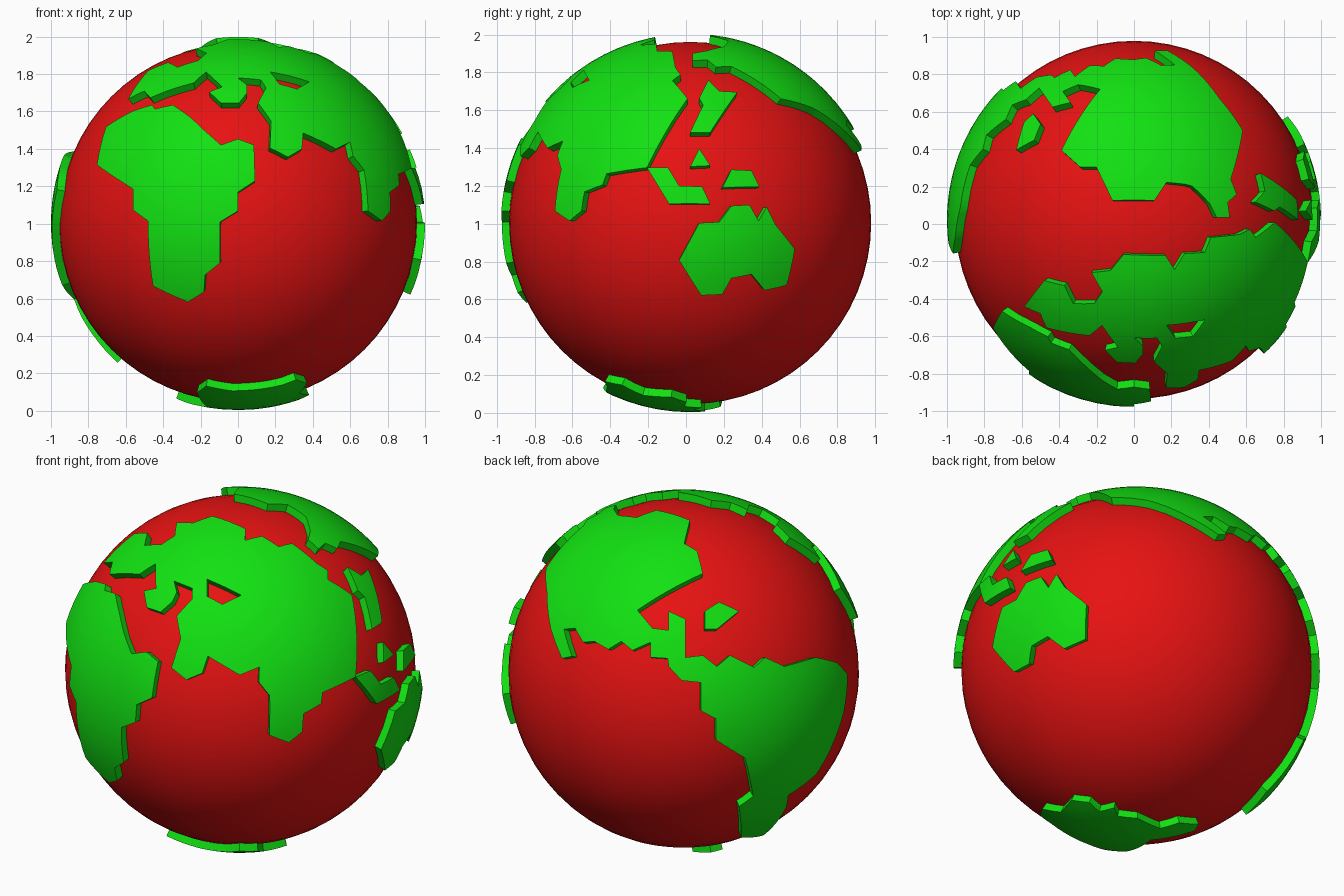
import bpy, bmesh
from math import radians, sin, cos, sqrt, ceil
from mathutils import Vector
from mathutils.geometry import delaunay_2d_cdt

if "Cube" in bpy.data.objects:
    bpy.data.objects.remove(bpy.data.objects["Cube"])

CENTRE = Vector((0, 0.022, 1.004))
R_SEA, R_LAND, R_INNER = 0.957, 1.0, 0.935

# Sketch planes: azimuth, elevation, centre x, centre y, units per radius
VIEWS = {
    "front": (0, 0, 238, 224, 187),
    "right": (90, 0, 691, 224, 188),
    "top": (0, 90, 1134.5, 220.5, 186.5),
    "front_right": (35, 25, 240, 670, 182),
    "back_left": (215, 25, 683, 670, 182),
    "bottom": (0, -90, 0, 0, 100),
}


def material(name, colour):
    m = bpy.data.materials.new(name)
    m.diffuse_color = colour
    m.use_nodes = True
    m.node_tree.nodes["Principled BSDF"].inputs["Base Color"].default_value = m.diffuse_color
    return m


def lift(view, pts):
    """Raise sketch points onto the unit sphere."""
    a, e, cx, cy, s = VIEWS[view]
    a, e = radians(a), radians(e)
    right = Vector((cos(a), sin(a), 0))
    up = Vector((-sin(a) * sin(e), cos(a) * sin(e), cos(e)))
    cam = Vector((sin(a) * cos(e), -cos(a) * cos(e), sin(e)))
    out = []
    for px, py in pts:
        u, v = (px - cx) / s, (cy - py) / s
        w = sqrt(max(0, 1 - u * u - v * v))
        out.append((right * u + up * v + cam * w).normalized())
    return out


def inside(p, loops):
    odd = False
    for loop in loops:
        for a, b in zip(loop, loop[1:] + loop[:1]):
            if (a.y > p.y) != (b.y > p.y):
                if p.x < a.x + (p.y - a.y) * (b.x - a.x) / (b.y - a.y):
                    odd = not odd
    return odd


def land(name, outline, holes=(), step=0.06):
    """Raised patch: triangulate in a stereographic map, wrap on the sphere, extrude inward."""
    c = sum(outline, Vector()).normalized()
    e1 = c.orthogonal().normalized()
    e2 = c.cross(e1)
    loops, verts, edges = [], [], []
    for ring in (outline, *holes):
        loop = []
        for p, q in zip(ring, ring[1:] + ring[:1]):
            n = max(1, ceil(p.angle(q) / step))
            for i in range(n):
                d = p.lerp(q, i / n).normalized()
                loop.append(Vector((d.dot(e1), d.dot(e2))) / (1 + d.dot(c)))
        k = len(verts)
        edges += [(k + i, k + (i + 1) % len(loop)) for i in range(len(loop))]
        verts += loop
        loops.append(loop)
    xs, ys = [v.x for v in loops[0]], [v.y for v in loops[0]]
    g = step / 2
    verts += [Vector((min(xs) + (i + 0.5) * g, min(ys) + (j + 0.5) * g))
              for i in range(int((max(xs) - min(xs)) / g))
              for j in range(int((max(ys) - min(ys)) / g))]
    pts, _, tris, *_ = delaunay_2d_cdt(verts, edges, [], 0, 1e-5)

    bm = bmesh.new()
    ball = []
    for p in pts:
        m = p.length_squared
        d = (e1 * 2 * p.x + e2 * 2 * p.y + c * (1 - m)) / (1 + m)
        ball.append(bm.verts.new(d * R_LAND))
    for t in tris:
        if inside(sum((pts[i] for i in t), Vector((0, 0))) / len(t), loops):
            bm.faces.new([ball[i] for i in t])
    bmesh.ops.delete(bm, geom=[v for v in bm.verts if not v.link_faces], context='VERTS')
    ret = bmesh.ops.extrude_face_region(bm, geom=bm.faces[:], use_keep_orig=True)
    for v in ret["geom"]:
        if isinstance(v, bmesh.types.BMVert):
            v.co *= R_INNER / R_LAND
    bmesh.ops.recalc_face_normals(bm, faces=bm.faces[:])
    me = bpy.data.meshes.new(name)
    bm.to_mesh(me)
    bm.free()
    ob = bpy.data.objects.new(name, me)
    bpy.context.collection.objects.link(ob)
    finish(ob, GREEN)


def finish(ob, mat):
    ob.location = CENTRE
    ob.data.materials.append(mat)
    bpy.ops.object.select_all(action='DESELECT')
    ob.select_set(True)
    bpy.context.view_layer.objects.active = ob
    bpy.ops.object.shade_smooth_by_angle(angle=radians(30))


RED = material("sea_red", (0.8, 0.006, 0.006, 1))
GREEN = material("land_green", (0.006, 0.75, 0.006, 1))

# Sea
bpy.ops.mesh.primitive_uv_sphere_add(segments=64, ring_count=32, radius=R_SEA)
sea = bpy.context.object
sea.name = "sea"
finish(sea, RED)

# Africa
land("africa", lift("front", [
    (133, 112), (152, 106), (155, 110), (173, 106), (190, 118), (205, 132), (221, 146),
    (238, 140), (254, 146), (255, 182), (238, 193), (238, 212), (220, 223), (220, 264),
    (205, 276), (204, 293), (188, 303), (153, 287), (148, 222), (133, 211), (133, 190),
    (97, 166), (106, 128)]))

# Europe and Asia, with an inland sea
land("eurasia", lift("front", [
    (206, 73), (222, 88), (209, 93), (221, 104), (239, 104), (247, 94), (247, 86), (238, 79),
    (261, 81), (266, 89), (258, 104), (271, 122), (270, 149), (288, 158), (302, 150),
    (303, 134), (336, 150), (350, 143), (353, 157), (364, 171), (368, 212)])
    + lift("right", [(571, 222), (583, 212), (586, 193), (604, 186), (608, 175), (648, 169)])
    + lift("top", [
        (1275, 223), (1256, 238), (1250, 230), (1240, 235), (1211, 238), (1205, 253),
        (1185, 254), (1175, 270), (1166, 256), (1124, 255), (1111, 271), (1092, 273),
        (1103, 292), (1095, 304), (1074, 304), (1065, 286), (1045, 281), (1025, 307),
        (1041, 314), (1047, 328), (1090, 336)]),
    [lift("front_right", [(207, 580), (241, 596), (222, 605), (207, 597)])])

# Australia and the eastern islands
land("australia", lift("right", [
    (680, 261), (700, 224), (720, 223), (732, 207), (750, 206), (759, 222), (767, 208),
    (776, 226), (795, 250), (787, 286), (765, 291), (752, 275), (732, 279), (723, 295),
    (702, 296)]))
ISLANDS = {
    "north_east_island": [(709, 82), (720, 93), (738, 94), (711, 134), (691, 134),
                          (704, 107), (700, 100)],
    "small_island": [(700, 150), (711, 167), (691, 168)],
    "south_east_island": [(648, 169), (669, 169), (680, 187), (703, 188), (711, 205), (670, 205)],
    "east_island": [(732, 171), (752, 172), (760, 188), (723, 189)],
}
for name, pts in ISLANDS.items():
    land(name, lift("right", pts))

# The Americas and the island between them
land("north_america", lift("top", [
    (1062, 151), (1081, 168), (1097, 168), (1113, 201), (1155, 201), (1167, 183), (1186, 185),
    (1193, 187), (1210, 204), (1217, 218), (1230, 218), (1228, 203), (1237, 195), (1231, 180),
    (1243, 131)])
    + lift("back_left", [
        (547, 590), (551, 627), (562, 656), (572, 654), (564, 627), (575, 626), (583, 640),
        (594, 639), (608, 647), (621, 639), (632, 648), (650, 640), (650, 655), (667, 656),
        (685, 655), (685, 617), (668, 609), (668, 628), (652, 626), (637, 608)]))
land("south_america", lift("back_left", [
    (667, 656), (668, 664), (681, 678), (700, 680), (700, 708), (715, 716), (715, 737),
    (744, 755), (752, 793), (738, 803), (740, 834), (762, 832), (785, 804), (787, 792),
    (815, 771), (842, 710), (846, 672), (835, 660), (814, 655), (783, 664), (764, 655),
    (753, 665), (729, 653), (716, 664), (702, 653), (685, 655)]))
land("west_island", lift("back_left", [
    (704, 609), (718, 600), (738, 609), (716, 627), (704, 627)]))

# Antarctica, drawn from below in hundredths
land("antarctica", lift("bottom", [
    (37, -36), (33, -25), (38, -10), (32, -2), (24, -3), (21, 6), (15, 2), (6, 8), (-11, 7),
    (-17, 16), (-30, 17), (-33, 10), (-16, -7), (-22, -36), (-17, -46), (-3, -44),
    (24, -44), (31, -45)]))
